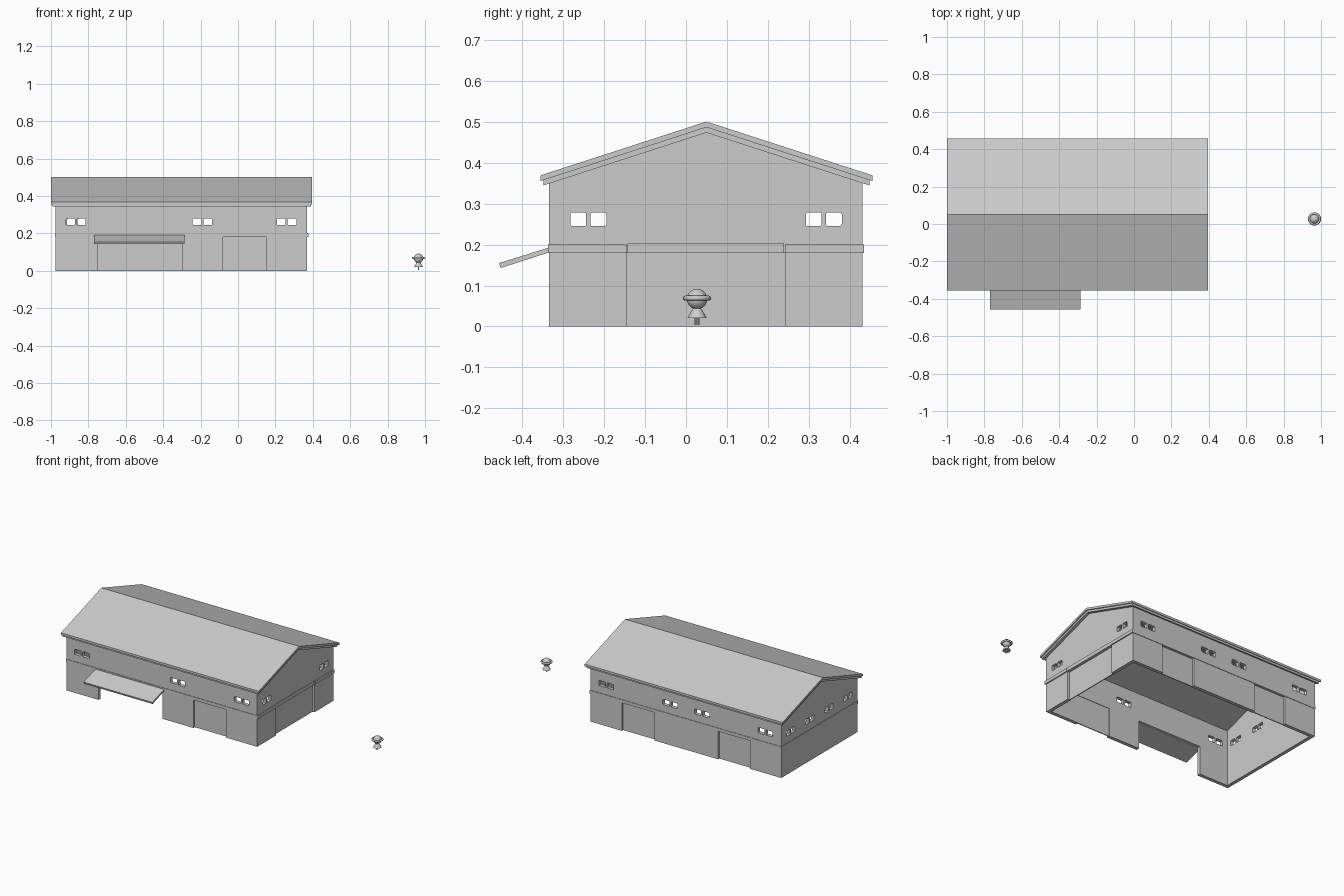
import bpy, bmesh, math
from mathutils import Vector

if "Cube" in bpy.data.objects:
    bpy.data.objects.remove(bpy.data.objects["Cube"])

X0, X1, Y0, Y1 = -0.975, 0.37, -0.335, 0.432   # outer wall faces
T = 0.022                                       # wall thickness
RIDGE = 0.05


def finish(name, bm):
    bmesh.ops.recalc_face_normals(bm, faces=bm.faces)
    me = bpy.data.meshes.new(name)
    bm.to_mesh(me)
    bm.free()
    ob = bpy.data.objects.new(name, me)
    bpy.context.collection.objects.link(ob)
    return ob


def add_box(bm, lo, hi, round_axis=None):
    """Box from corner to corner; edges along round_axis get rounded."""
    g = bmesh.ops.create_cube(bm, size=1)
    lo, hi = Vector(lo), Vector(hi)
    for v in g["verts"]:
        v.co = (lo + hi) / 2 + v.co * (hi - lo)
    if round_axis is not None:
        edges = {e for v in g["verts"] for e in v.link_edges
                 if abs((e.verts[0].co - e.verts[1].co)[round_axis]) > 1e-5}
        bmesh.ops.bevel(bm, geom=list(edges), offset=0.005, segments=2,
                        profile=0.5, affect='EDGES')


def boxes(name, corner_pairs):
    bm = bmesh.new()
    for lo, hi in corner_pairs:
        add_box(bm, lo, hi)
    return finish(name, bm)


def prism(name, profile, xa, xb):
    """Extrude a (y, z) profile along x."""
    bm = bmesh.new()
    f = bm.faces.new([bm.verts.new((xa, y, z)) for y, z in profile])
    r = bmesh.ops.extrude_face_region(bm, geom=[f])
    vs = [v for v in r["geom"] if isinstance(v, bmesh.types.BMVert)]
    bmesh.ops.translate(bm, verts=vs, vec=(xb - xa, 0, 0))
    return finish(name, bm)


def cut(ob, cutter):
    m = ob.modifiers.new("cut", 'BOOLEAN')
    m.operation, m.solver, m.object = 'DIFFERENCE', 'EXACT', cutter
    cutter.hide_render = True
    cutter.hide_set(True)


# Hollow walls with gables, open below and above
walls = prism("walls", [(Y0, 0), (Y1, 0), (Y1, 0.352), (RIDGE, 0.475), (Y0, 0.352)], X0, X1)
cut(walls, boxes("inner_void", [((X0 + T, Y0 + T, -0.1), (X1 - T, Y1 - T, 0.8))]))

# Door and window openings
D = 0.05
side_y = {"front": Y0, "back": Y1}
doors = [("front", -0.08, 0.15), ("back", -0.08, 0.15), ("back", -0.755, -0.53)]
bm = bmesh.new()
for side, a, b in doors + [("front", -0.75, -0.30)]:
    y = side_y[side]
    add_box(bm, (a, y - D, -0.05), (b, y + D, 0.18))
add_box(bm, (X1 - D, -0.145, -0.05), (X1 + D, 0.242, 0.18))

WZ0, WZ1, GAP, W = 0.245, 0.279, 0.005, 0.047
pairs = {"front": (-0.867, -0.19, 0.26), "back": (-0.862, -0.415, -0.19, 0.26)}
for side, centres in pairs.items():
    y = side_y[side]
    for c in centres:
        for a in (c - GAP - W, c + GAP):
            add_box(bm, (a, y - D, WZ0), (a + W, y + D, WZ1), 1)
W = 0.039
for x, centres in ((X1, (-0.239, 0.337)), (X0, (-0.239, -0.047, 0.145, 0.337))):
    for c in centres:
        for a in (c - GAP - W, c + GAP):
            add_box(bm, (x - D, a, WZ0), (x + D, a + W, WZ1), 0)
cut(walls, finish("opening_cutters", bm))

# Recessed door panels
for i, (side, a, b) in enumerate(doors):
    y = Y0 + 0.016 if side == "front" else Y1 - 0.016
    boxes(f"{side}_door_{i}", [((a, y - 0.003, 0), (b, y + 0.003, 0.18))])
boxes("right_door", [((X1 - 0.019, -0.145, 0), (X1 - 0.013, 0.242, 0.18))])

# Thin trim band around the walls, raised over the wide right door
P, ZA, ZB = 0.003, 0.18, 0.20
boxes("trim_band", [
    ((X0 - P, Y0 - P, ZA), (X1 + P, Y0 + 0.001, ZB)),
    ((X0 - P, Y1 - 0.001, ZA), (X1 + P, Y1 + P, ZB)),
    ((X0 - P, Y0, ZA), (X0 + 0.001, Y1, ZB)),
    ((X1 - 0.001, Y0 - P, ZA), (X1 + 0.007, -0.145, ZB)),
    ((X1 - 0.001, 0.242, ZA), (X1 + 0.007, Y1 + P, ZB)),
])
boxes("right_door_lintel", [((X1 - 0.001, -0.143, ZA), (X1 + 0.005, 0.240, 0.203))])


# Two-layer gable roof
def gable(name, half, top, thick, xa, xb):
    e = top - half * 0.324
    prism(name, [(RIDGE - half, e), (RIDGE, top), (RIDGE + half, e),
                 (RIDGE + half, e - thick), (RIDGE, top - thick),
                 (RIDGE - half, e - thick)], xa, xb)


gable("roof_top", 0.406, 0.501, 0.014, -1.0, 0.396)
gable("roof_underlayer", 0.399, 0.487, 0.013, -0.993, 0.389)

# Sloping awning over the front opening
prism("awning", [(Y0, 0.193), (Y0, 0.181), (-0.453, 0.143), (-0.457, 0.155)], -0.77, -0.285)

# Small figure standing to the right
FX, FY = 0.965, 0.027


def cone(name, r1, r2, z0, z1, x=FX, y=FY, n=16):
    bpy.ops.mesh.primitive_cone_add(vertices=n, radius1=r1, radius2=r2, depth=z1 - z0,
                                    location=(x, y, (z0 + z1) / 2))
    bpy.context.object.name = name
    bpy.ops.object.shade_smooth_by_angle()


cone("figure_body", 0.024, 0.008, 0.02, 0.048)
for s in (-1, 1):
    cone("figure_leg", 0.0025, 0.0025, 0.004, 0.022, y=FY + s * 0.004, n=8)
bpy.ops.mesh.primitive_uv_sphere_add(segments=24, ring_count=12, radius=0.025, location=(FX, FY, 0.067))
bpy.context.object.name = "figure_head"
bpy.ops.object.shade_smooth()
bpy.ops.mesh.primitive_torus_add(major_segments=24, minor_segments=8, major_radius=0.029,
                                 minor_radius=0.006, location=(FX, FY, 0.069))
bpy.context.object.name = "figure_hat_brim"
bpy.ops.object.shade_smooth()
